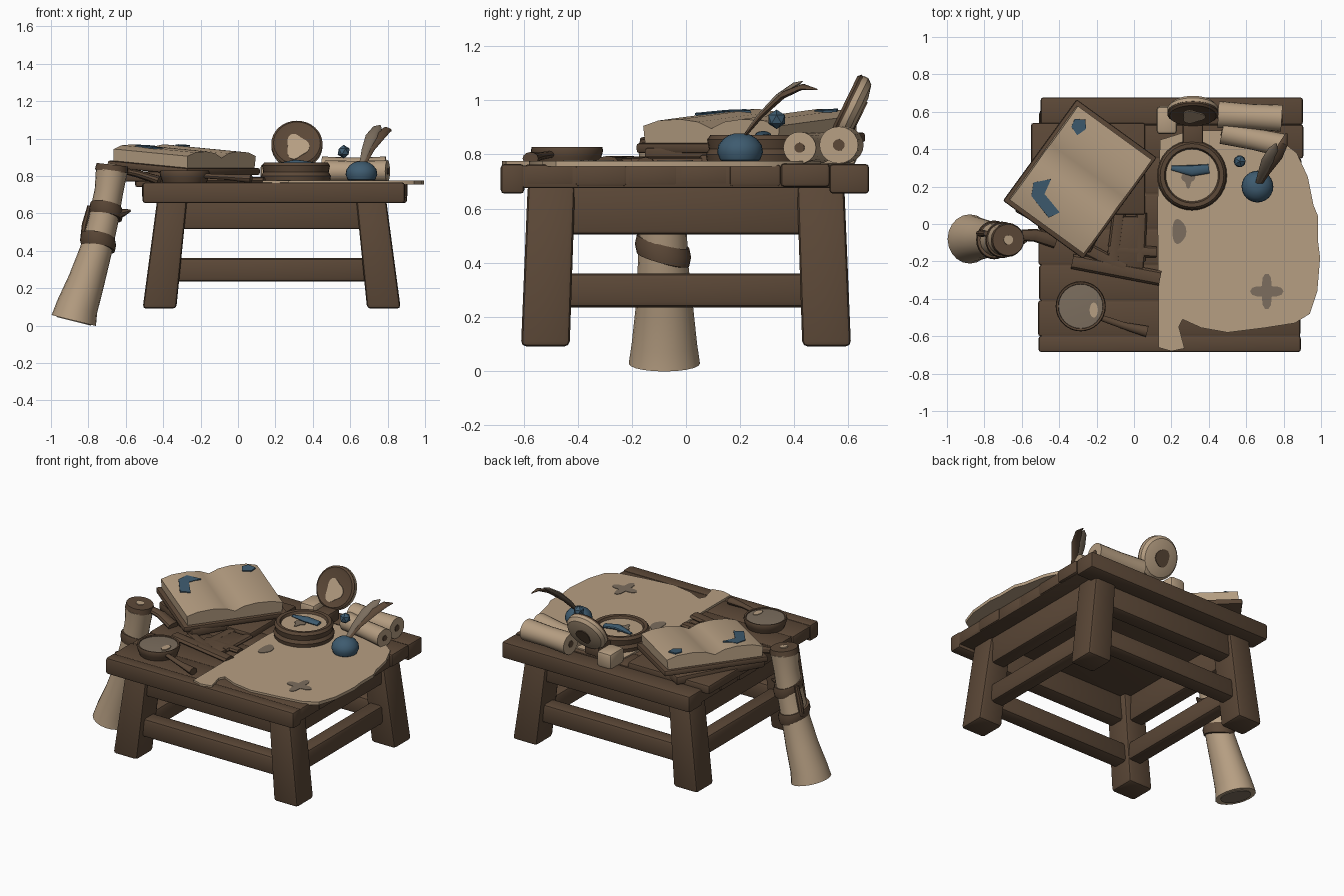
import bpy, bmesh, math, random
from mathutils import Vector, Matrix, Euler

random.seed(4)

def material(name, rgb):
    m = bpy.data.materials.new(name)
    m.diffuse_color = (*rgb, 1)
    return m

BROWN = material("dark wood", (0.105, 0.064, 0.038))
CREAM = material("parchment", (0.47, 0.345, 0.225))
BLUE = material("slate blue", (0.048, 0.105, 0.16))
TAUPE = material("grey tan", (0.20, 0.155, 0.112))

def finish(name, bm, mat, bevel=0, matrix=None, angle=35):
    bmesh.ops.recalc_face_normals(bm, faces=bm.faces)
    if bevel:
        edges = [e for e in bm.edges if len(e.link_faces) == 2 and e.calc_face_angle() > 0.6]
        bmesh.ops.bevel(bm, geom=edges, offset=bevel, segments=2, profile=0.5, affect='EDGES')
    if matrix:
        bm.transform(matrix)
    me = bpy.data.meshes.new(name)
    bm.to_mesh(me)
    bm.free()
    me.materials.append(mat)
    me.shade_smooth()
    me.set_sharp_from_angle(angle=math.radians(angle))
    ob = bpy.data.objects.new(name, me)
    bpy.context.collection.objects.link(ob)
    return ob

def loft(name, rings, mat, bevel=0, matrix=None, closed=False, angle=35):
    """Skin a list of equal-length point rings, capping the ends."""
    bm = bmesh.new()
    vs = [[bm.verts.new(p) for p in r] for r in rings]
    n = len(vs[0])
    pairs = list(zip(vs, vs[1:])) + ([(vs[-1], vs[0])] if closed else [])
    for a, b in pairs:
        for i in range(n):
            bm.faces.new((a[i], a[(i + 1) % n], b[(i + 1) % n], b[i]))
    if not closed:
        bm.faces.new(vs[0])
        bm.faces.new(vs[-1])
    return finish(name, bm, mat, bevel, matrix, angle)

def taper(name, bottom, top, z0, z1, mat, bevel=0.015, matrix=None):
    """Box between two rectangles (x0, x1, y0, y1)."""
    ring = lambda r, z: [(r[0], r[2], z), (r[1], r[2], z), (r[1], r[3], z), (r[0], r[3], z)]
    return loft(name, [ring(bottom, z0), ring(top, z1)], mat, bevel, matrix)

def box(name, x0, x1, y0, y1, z0, z1, mat, bevel=0.01, matrix=None):
    return taper(name, (x0, x1, y0, y1), (x0, x1, y0, y1), z0, z1, mat, bevel, matrix)

def plate(name, pts, z0, z1, mat, matrix=None):
    return loft(name, [[(x, y, z) for x, y in pts] for z in (z0, z1)], mat, 0, matrix)

def blob(cx, cy, rx, ry, wobble=0, lobes=5, n=30):
    return [(cx + rx * (1 + wobble * math.cos(lobes * t)) * math.cos(t),
             cy + ry * (1 + wobble * math.cos(lobes * t)) * math.sin(t))
            for t in (2 * math.pi * i / n for i in range(n))]

def sweep(name, path, radii, mat, flat=1.0, side=None, n=20, closed=False):
    """Elliptical tube along a path; flat scales the second axis."""
    path = [Vector(p) for p in path]
    rings, m = [], len(path)
    for i, p in enumerate(path):
        if closed:
            d = path[(i + 1) % m] - path[i - 1]
        else:
            d = path[min(i + 1, m - 1)] - path[max(i - 1, 0)]
        a = d.cross(Vector(side or (0, 1, 0.01))).normalized()
        b = d.cross(a).normalized()
        r = radii[i] if isinstance(radii, (list, tuple)) else radii
        rings.append([p + a * (r * math.cos(t)) + b * (r * flat * math.sin(t))
                      for t in (2 * math.pi * k / n for k in range(n))])
    return loft(name, rings, mat, closed=closed)

def lathe(name, prof, mat, matrix=None, n=32):
    rings = [[(r * math.cos(t), r * math.sin(t), z)
              for t in (2 * math.pi * k / n for k in range(n))] for r, z in prof]
    return loft(name, rings, mat, 0, matrix)

T = Matrix.Translation
CX = 0.18  # table centre in x

# table top: worn planks running along x, over a full core
edges = [-0.685, -0.6, -0.41, -0.22, -0.03, 0.16, 0.35, 0.53, 0.675]
for i, (y0, y1) in enumerate(zip(edges, edges[1:])):
    end = i in (0, 7)
    j = random.uniform(-0.01, 0.01)
    box(f"top_plank_{i}", -0.505 + j, 0.897 + j, y0, y1 + 0.002, 0.655 if end else 0.68,
        0.765 + (0 if end else j * 0.3), BROWN, 0.014)
box("top_core", -0.497, 0.888, -0.67, 0.66, 0.676, 0.759, BROWN, 0.008)

# splayed legs
for sx in (-1, 1):
    for sy in (-1, 1):
        rect = lambda xi, xo, yi, yo: (*sorted((CX + sx * xi, CX + sx * xo)), *sorted((sy * yi, sy * yo)))
        taper(f"leg_{sx}_{sy}", rect(0.51, 0.69, 0.43, 0.61), rect(0.45, 0.61, 0.41, 0.585),
              0.09, 0.69, BROWN, 0.02)

# aprons and stretchers on all four sides
for s in (-1, 1):
    y, x = s * 0.51, CX + s * 0.55
    box(f"apron_long_{s}", CX - 0.5, CX + 0.5, y - 0.055, y + 0.055, 0.515, 0.69, BROWN, 0.015)
    box(f"apron_side_{s}", x - 0.05, x + 0.05, -0.45, 0.45, 0.505, 0.69, BROWN, 0.015)
    box(f"stretcher_long_{s}", CX - 0.52, CX + 0.52, y - 0.055, y + 0.055, 0.235, 0.36, BROWN, 0.02)
    box(f"stretcher_side_{s}", x - 0.05, x + 0.05, -0.46, 0.46, 0.235, 0.36, BROWN, 0.02)

# cloth map with stains
cloth = [(0.13, -0.66), (0.13, -0.3), (0.125, 0.1), (0.14, 0.45), (0.3, 0.5), (0.6, 0.5), (0.78, 0.45),
         (0.87, 0.38), (0.93, 0.25), (0.96, 0.1), (0.985, 0.04), (0.985, -0.1), (0.995, -0.18),
         (0.98, -0.36), (0.94, -0.48), (0.86, -0.53), (0.7, -0.555), (0.5, -0.58), (0.36, -0.555),
         (0.26, -0.51), (0.24, -0.55), (0.27, -0.665), (0.2, -0.68)]
plate("cloth_map", cloth, 0.755, 0.776, CREAM)
plate("stain_star", blob(0.71, -0.36, 0.063, 0.068, 0.42, 4), 0.774, 0.779, TAUPE)
plate("stain_oval", blob(0.24, -0.04, 0.037, 0.065, 0.08, 3), 0.774, 0.779, TAUPE)

# board and closed book under the open book
box("under_board", -0.55, 0.06, 0.05, 0.54, 0.74, 0.80, BROWN, 0.012)
BOOK = T((-0.29, 0.24, 0)) @ Matrix.Rotation(math.radians(-36), 4, 'Z')
TILT = BOOK @ T((0, 0, 0.84)) @ Matrix.Rotation(math.radians(4.5), 4, 'Y')
box("lower_book", -0.22, 0.24, -0.32, 0.28, 0.77, 0.825, BROWN, 0.012, BOOK @ Matrix.Rotation(0.12, 4, 'Z'))

# open book: cover, curved pages, blue pictures
box("book_cover", -0.265, 0.265, -0.335, 0.335, -0.015, 0.022, BROWN, 0.01, TILT)
page_top = [(-0.31, 0.085), (-0.24, 0.105), (-0.14, 0.11), (-0.06, 0.1), (0, 0.075),
            (0.06, 0.1), (0.14, 0.11), (0.24, 0.105), (0.31, 0.085)]
prof = [(-0.305, 0.018)] + page_top + [(0.305, 0.018)]
loft("book_pages", [[(u, v, z) for v, z in prof] for u in (-0.245, 0.245)], CREAM, 0, TILT, angle=50)
el = [(-0.133, -0.09), (-0.199, -0.16), (-0.165, -0.225), (-0.022, -0.265), (0.009, -0.207), (-0.115, -0.175)]
plate("page_picture_corner", el, 0.104, 0.1125, BLUE, TILT)
plate("page_picture_small", [(-0.21, 0.2), (-0.22, 0.245), (-0.17, 0.275), (-0.14, 0.235), (-0.158, 0.182)],
      0.104, 0.1125, BLUE, TILT)

# straps and buckle lying on the planks
for i, (p, q, w) in enumerate([((-0.33, -0.2), (0.14, -0.29), 0.04), ((-0.08, 0.06), (-0.12, -0.26), 0.035),
                               ((0.04, 0.06), (0.03, -0.2), 0.03), ((-0.14, -0.14), (0.12, -0.15), 0.03),
                               ((-0.26, -0.13), (-0.05, -0.24), 0.035)]):
    sweep(f"strap_{i}", [(*p, 0.775), (*q, 0.775)], w, BROWN, 0.5, side=(0, 0, 1), n=8)
box("strap_case", -0.1, 0.05, -0.24, 0.04, 0.76, 0.787, BROWN, 0.01)

# magnifying glass
lens = T((-0.285, -0.44, 0))
lathe("magnifier_rim", [(0.115, 0.76), (0.127, 0.79), (0.134, 0.815), (0.13, 0.828), (0.12, 0.826), (0.116, 0.81)], BROWN, lens)
lathe("magnifier_glass", [(0.118, 0.80), (0.118, 0.821), (0.05, 0.825)], TAUPE, lens)
plate("glass_glint", blob(-0.215, -0.46, 0.022, 0.04), 0.818, 0.828, CREAM)
sweep("magnifier_handle", [(-0.18, -0.5, 0.8), (-0.05, -0.545, 0.793), (0.07, -0.575, 0.785)],
      [0.016, 0.019, 0.03], BROWN, 0.8, side=(0, 0, 1), n=12)

# round compass box
comp = T((0.31, 0.26, 0))
lathe("compass_case", [(0.18, 0.76), (0.187, 0.80), (0.175, 0.82), (0.182, 0.855), (0.17, 0.872),
                       (0.148, 0.87), (0.138, 0.845)], BROWN, comp)
lathe("compass_dial", [(0.14, 0.83), (0.14, 0.855)], CREAM, comp)
plate("dial_mark", blob(0.29, 0.25, 0.03, 0.05, 0.25, 4), 0.853, 0.859, TAUPE)
sweep("compass_needle", [(0.2, 0.3, 0.862), (0.31, 0.285, 0.872), (0.4, 0.295, 0.862)], [0.012, 0.03, 0.025],
      BLUE, 0.5, side=(0, 0, 1), n=12)

# raised compass lid, facing forward and up
LID = T((0.315, 0.602, 0.965)) @ Euler((math.radians(64), 0, 0)).to_matrix().to_4x4()
lathe("lid_front", [(0.134, 0.004), (0.137, 0.016), (0.125, 0.026), (0.105, 0.02)], BROWN, LID)
lathe("lid_back", [(0.137, 0.006), (0.137, -0.014), (0.12, -0.034), (0.07, -0.046)], CREAM, LID)
plate("lid_back_spot", blob(0, 0, 0.05, 0.055, 0.06, 3), -0.051, -0.044, BROWN, LID)
plate("lid_picture", blob(0.0, -0.02, 0.058, 0.07, 0.16, 3), 0.018, 0.025, CREAM, LID)
box("lid_hinge", 0.26, 0.37, 0.42, 0.56, 0.78, 0.86, BROWN, 0.015)
box("small_parcel", 0.12, 0.23, 0.48, 0.63, 0.76, 0.865, CREAM, 0.02)

# rolled scrolls at the back
for i, (p, q, r) in enumerate([((0.47, 0.49, 0.825), (0.8, 0.42, 0.825), 0.062),
                               ((0.45, 0.585, 0.835), (0.79, 0.565, 0.835), 0.072)]):
    p, q = Vector(p), Vector(q)
    d = (q - p).normalized()
    sweep(f"scroll_{i}", [p, p.lerp(q, 0.5), q], [r, r * 0.93, r], CREAM, 0.95, side=(0, 0, 1))
    sweep(f"scroll_core_{i}", [p - d * 0.004, q + d * 0.004], r * 0.3, BROWN, side=(0, 0, 1))

# ink pot with two quills
lathe("ink_pot", [(0.05, 0.765), (0.074, 0.78), (0.085, 0.808), (0.08, 0.835), (0.062, 0.858),
                  (0.04, 0.872), (0.02, 0.878)], BLUE, T((0.66, 0.2, 0)), 24)
sweep("quill_light", [(0.66, 0.21, 0.86), (0.685, 0.27, 0.94), (0.715, 0.34, 1.01), (0.745, 0.40, 1.055), (0.76, 0.43, 1.07)],
      [0.013, 0.024, 0.034, 0.026, 0.005], TAUPE, 0.4, side=(0, -0.7, 0.7), n=10)
sweep("quill_dark", [(0.67, 0.21, 0.86), (0.71, 0.28, 0.945), (0.765, 0.36, 1.02), (0.80, 0.43, 1.05), (0.815, 0.485, 1.04)],
      [0.013, 0.022, 0.03, 0.024, 0.005], BROWN, 0.4, side=(0, -0.7, 0.7), n=10)

# small blue crystal
bm = bmesh.new()
bmesh.ops.create_icosphere(bm, subdivisions=1, radius=0.036)
finish("crystal", bm, BLUE, 0, T((0.565, 0.335, 0.93)), 10)

# leaning spyglass
axis = [(-0.878, -0.08, 0.027), (-0.86, -0.08, 0.1), (-0.81, -0.08, 0.24), (-0.76, -0.085, 0.4),
        (-0.72, -0.085, 0.56), (-0.69, -0.085, 0.72), (-0.675, -0.085, 0.83)]
sweep("spyglass_body", axis, [0.122, 0.112, 0.098, 0.086, 0.08, 0.077, 0.085], CREAM, 1.08)
sweep("spyglass_rim", [(-0.676, -0.085, 0.825), (-0.672, -0.085, 0.86)], [0.09, 0.084], BROWN)
sweep("spyglass_eyepiece", [(-0.674, -0.085, 0.85), (-0.671, -0.085, 0.865)], 0.025, CREAM)
sweep("spyglass_foot_lens", [(-0.879, -0.08, 0.023), (-0.876, -0.08, 0.035)], 0.095, TAUPE)

# leather bands wound around the spyglass
def band(name, c, r, lean, w):
    path = [(c[0] + r * math.cos(t), c[1] + r * 1.08 * math.sin(t), c[2] + lean * math.cos(t) - 0.025 * math.sin(t))
            for t in (2 * math.pi * k / 24 for k in range(24))]
    rings = [[(c[0] + (x - c[0]) * f, c[1] + (y - c[1]) * f, z + dz)
              for f, dz in ((0.9, -w), (1.08, -w), (1.16, 0), (1.08, w), (0.9, w))] for x, y, z in path]
    loft(name, rings, BROWN, closed=True)
band("leather_band_upper", (-0.705, -0.085, 0.61), 0.078, -0.015, 0.032)
band("leather_band_lower", (-0.748, -0.085, 0.445), 0.083, -0.015, 0.034)
sweep("band_tail", [(-0.65, -0.11, 0.595), (-0.61, -0.1, 0.605), (-0.575, -0.09, 0.615)], [0.03, 0.02, 0.006], BROWN, n=8)
sweep("band_link", [(-0.79, -0.05, 0.64), (-0.815, -0.05, 0.54), (-0.83, -0.05, 0.45)], [0.015, 0.02, 0.015], BROWN, n=8)
sweep("table_strap", [(-0.6, -0.06, 0.825), (-0.53, -0.06, 0.81), (-0.42, -0.09, 0.775)], [0.03, 0.035, 0.04],
      BROWN, 0.6, side=(0, 0, 1), n=10)
